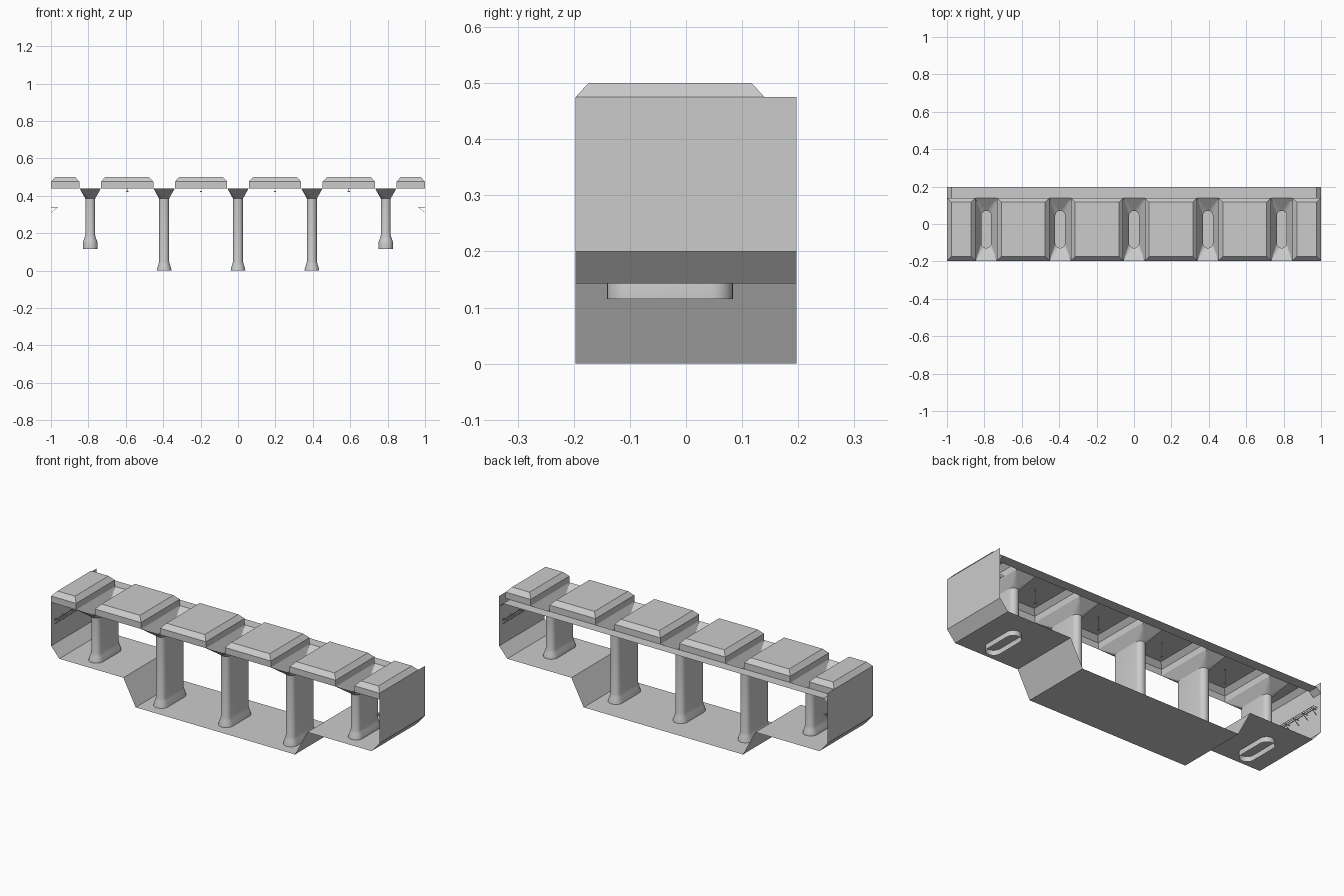
import bpy, bmesh, math

if "Cube" in bpy.data.objects:
    bpy.data.objects.remove(bpy.data.objects["Cube"])

Y0, Y1, YB = -0.197, 0.197, 0.14      # front edge, back edge, back of the coffers
YC = (Y0 + YB) / 2                    # centre line of columns
PITCH, HALF = 0.395, 0.0575           # column spacing, half gap between coffers
ZC = 0.44                             # ceiling height
STEPS = 6                             # segments per quarter of a column end


def finish(name, bm, smooth=False):
    bmesh.ops.remove_doubles(bm, verts=bm.verts, dist=1e-5)
    bmesh.ops.recalc_face_normals(bm, faces=bm.faces)
    me = bpy.data.meshes.new(name)
    bm.to_mesh(me)
    bm.free()
    ob = bpy.data.objects.new(name, me)
    bpy.context.collection.objects.link(ob)
    if smooth:
        bpy.ops.object.select_all(action='DESELECT')
        ob.select_set(True)
        bpy.context.view_layer.objects.active = ob
        bpy.ops.object.shade_smooth_by_angle(angle=math.radians(35))
    return ob


def loft(bm, rings, cap_end=False, cap_start=False):
    vs = [[bm.verts.new(p) for p in r] for r in rings]
    for a, b in zip(vs, vs[1:]):
        n = len(a)
        for i in range(n):
            j = (i + 1) % n
            bm.faces.new((a[i], a[j], b[j], b[i]))
    if cap_end:
        bm.faces.new(vs[-1])
    if cap_start:
        bm.faces.new(vs[0])


def sheet(name, profile, y0, y1):
    # profile in x/z swept along y as a single-sided sheet
    bm = bmesh.new()
    a = [bm.verts.new((x, y0, z)) for x, z in profile]
    b = [bm.verts.new((x, y1, z)) for x, z in profile]
    for i in range(len(a) - 1):
        bm.faces.new((a[i], a[i + 1], b[i + 1], b[i]))
    return finish(name, bm)


def rect(x0, x1, y0, y1, z):
    return [(x0, y0, z), (x1, y0, z), (x1, y1, z), (x0, y1, z)]


def add_box(bm, x0, x1, y0, y1, z0, z1):
    loft(bm, [rect(x0, x1, y0, y1, z0), rect(x0, x1, y0, y1, z1)], True, True)


def stadium(cx, r, z, straight=0.073):
    pts = []
    for q in range(4):
        sy = 1 if q < 2 else -1
        for k in range(STEPS + 1):
            a = (q + k / STEPS) * math.pi / 2
            pts.append((cx + r * math.cos(a), YC + sy * straight + r * math.sin(a), z))
    return pts


# floor with raised ends and lower middle
half = [(0.485, 0), (0.56, 0.143), (0.95, 0.143), (1.0, 0.2)]
sheet("floor", [(-x, z) for x, z in reversed(half)] + half, Y0, Y1)

# back ceiling strip, sloping down to the end walls
sheet("ceiling_strip", [(-1, 0.415), (-0.975, ZC), (0.975, ZC), (1, 0.415)], YB, Y1)

# end walls
for s, side in ((-1, "left"), (1, "right")):
    sheet(side + "_wall", [(s, 0.2), (s, 0.475)], Y0, Y1)

# hollow columns with flared feet and funnel capitals
columns = [i * PITCH for i in range(-2, 3)]
inner_foot = [(0.0395, 0), (0.037, 0.014), (0.031, 0.032), (0.0265, 0.048)]
outer_foot = [(0.0395, 0), (0.0395, 0.03), (0.037, 0.042), (0.031, 0.058), (0.0265, 0.073)]
for i, cx in enumerate(columns):
    outer = i in (0, 4)
    zb, foot = (0.115, outer_foot) if outer else (0.0, inner_foot)
    bm = bmesh.new()
    loft(bm, [stadium(cx, r, zb + z) for r, z in foot] + [stadium(cx, 0.0265, 0.385)])
    finish("column_%d" % (i + 1), bm, smooth=True)

    bm = bmesh.new()
    corners = [(cx + HALF, YB), (cx - HALF, YB), (cx - HALF, Y0), (cx + HALF, Y0)]
    top = [(*c, ZC) for c in corners for _ in range(STEPS + 1)]
    loft(bm, [stadium(cx, 0.0265, 0.385), top])
    finish("capital_%d" % (i + 1), bm)

# ceiling coffers between the columns, open underneath
edges = [-1.0] + [c + d for c in columns for d in (-HALF, HALF)] + [1.0]
IN = 0.023
for i in range(0, len(edges), 2):
    x0, x1 = edges[i], edges[i + 1]
    bm = bmesh.new()
    loft(bm, [rect(x0, x1, Y0, YB, ZC), rect(x0, x1, Y0, YB, 0.475),
              rect(x0 + IN, x1 - IN, Y0 + IN, YB - IN, 0.5)], cap_end=True)
    finish("coffer_%d" % (i // 2 + 1), bm)

# small pendant lamps in the middle coffers
for i, x in enumerate((-0.5925, -0.1975, 0.1975, 0.5925)):
    bm = bmesh.new()
    add_box(bm, x - 0.001, x + 0.001, YC - 0.001, YC + 0.001, 0.425, 0.499)
    add_box(bm, x - 0.006, x + 0.006, YC - 0.006, YC + 0.006, 0.42, 0.426)
    finish("pendant_lamp_%d" % (i + 1), bm)

# slatted racks with triangular brackets on the end walls
T = 0.001
for s, side in ((-1, "left"), (1, "right")):
    bm = bmesh.new()
    for x in (0.965, 0.976, 0.987):
        add_box(bm, s * x - T, s * x + T, Y0 + 0.01, Y1 - 0.01, 0.339, 0.341)
    for k in range(6):
        y = -0.165 + k * 0.066
        add_box(bm, s * 0.964, s * 1.0, y - T, y + T, 0.337, 0.339)
        strut = [[(s * x, y + a * T, z + b * T) for a, b in ((-1, -1), (1, -1), (1, 1), (-1, 1))]
                 for x, z in ((1.0, 0.31), (0.965, 0.337))]
        loft(bm, strut, True, True)
    finish(side + "_rack", bm)
